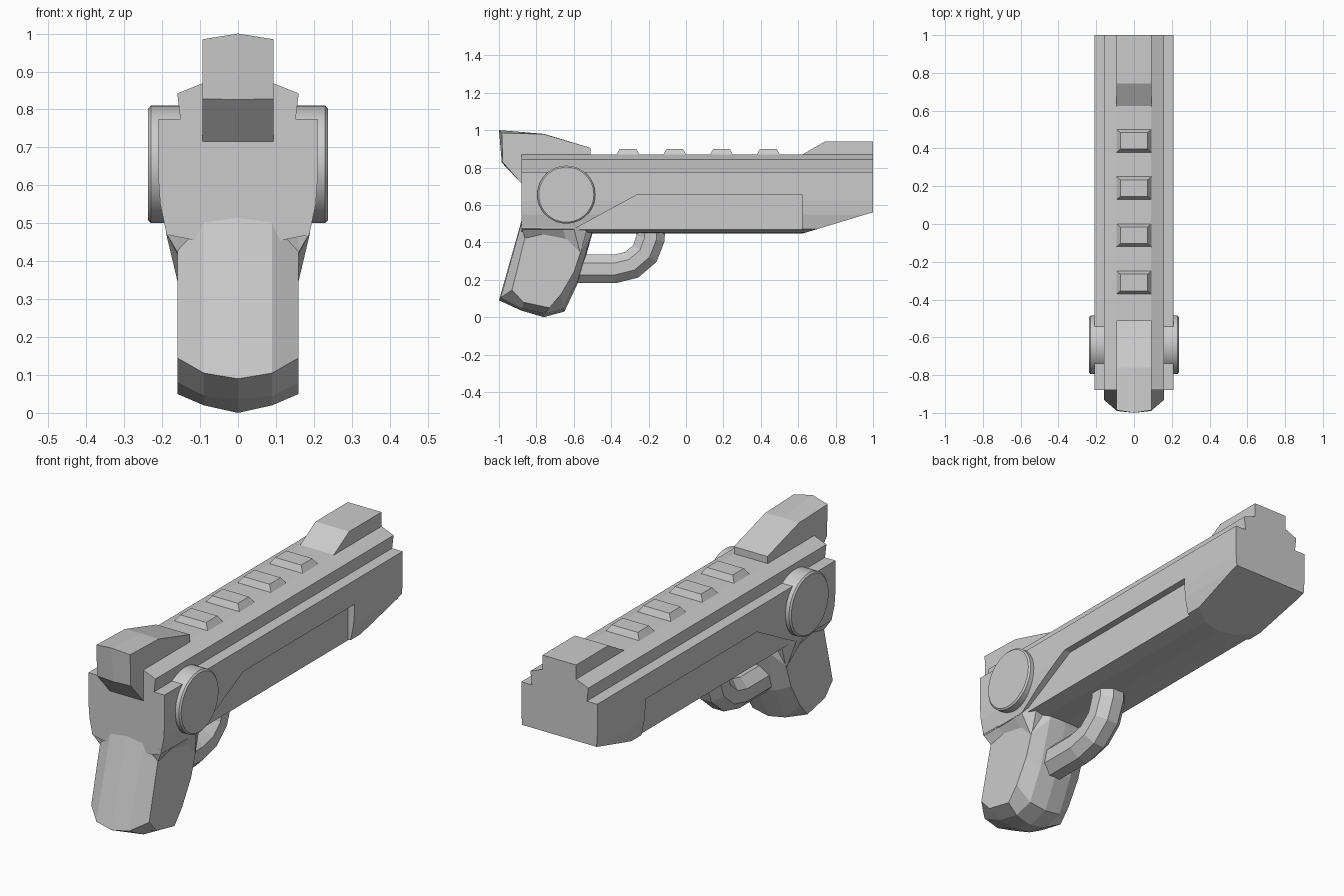
import bpy, bmesh, math
from mathutils import Vector

if "Cube" in bpy.data.objects:
    bpy.data.objects.remove(bpy.data.objects["Cube"])


def loft(name, rings):
    """Skin matching rings of 3D points and cap both ends."""
    bm = bmesh.new()
    vs = [[bm.verts.new(p) for p in r] for r in rings]
    n = len(rings[0])
    for a, b in zip(vs, vs[1:]):
        for i in range(n):
            j = (i + 1) % n
            bm.faces.new((a[i], a[j], b[j], b[i]))
    bm.faces.new(vs[0])
    bm.faces.new(vs[-1])
    bmesh.ops.recalc_face_normals(bm, faces=bm.faces)
    me = bpy.data.meshes.new(name)
    bm.to_mesh(me)
    bm.free()
    ob = bpy.data.objects.new(name, me)
    bpy.context.collection.objects.link(ob)
    return ob


def side_loft(name, sections):
    """Mirrored loft across x from (half width, side outline) pairs, centre first."""
    left = [(-x, o) for x, o in reversed(sections) if x > 0]
    return loft(name, [[(x, y, z) for y, z in o] for x, o in left + sections])


def smooth(ob, angle=30):
    bpy.ops.object.select_all(action='DESELECT')
    ob.select_set(True)
    bpy.context.view_layer.objects.active = ob
    bpy.ops.object.shade_smooth_by_angle(angle=math.radians(angle))


# Main body: stepped cross-section run along y
half = [(0.09, 0.87), (0.16, 0.842), (0.152, 0.775), (0.21, 0.775), (0.21, 0.62),
        (0.205, 0.55), (0.188, 0.47), (0.1, 0.452)]
section = half + [(0, 0.446)] + [(-x, z) for x, z in reversed(half)]
body = loft("body", [[(x, y, z) for x, z in section] for y in (-0.88, 1.0)])

# Sloped underside at the muzzle
bm = bmesh.new()
bm.from_mesh(body.data)
cut = bmesh.ops.bisect_plane(bm, geom=bm.verts[:] + bm.edges[:] + bm.faces[:],
                             plane_co=(0, 0.62, 0.446),
                             plane_no=Vector((0, 0.115, -0.38)).normalized(), clear_outer=True)
bmesh.ops.holes_fill(bm, edges=[e for e in bm.edges if e.is_boundary], sides=0)
bmesh.ops.recalc_face_normals(bm, faces=bm.faces)
bm.to_mesh(body.data)
bm.free()

# Recessed side panels
panel = [(-0.6, 0.47), (-0.26, 0.655), (0.62, 0.655), (0.62, 0.3), (-0.6, 0.3)]
for s in (-1, 1):
    cutter = loft("panel_cutter", [[(s * x, y, z) for y, z in panel] for x in (0.175, 0.3)])
    cutter.hide_render = True
    cutter.hide_set(True)
    mod = body.modifiers.new("panel", 'BOOLEAN')
    mod.operation = 'DIFFERENCE'
    mod.solver = 'EXACT'
    mod.object = cutter

# Grip, bulging towards the centre line
side_loft("grip", [
    (0, [(-0.87, 0.55), (-1.0, 0.09), (-0.88, 0.035), (-0.76, 0.0),
         (-0.65, 0.03), (-0.57, 0.2), (-0.5, 0.45), (-0.5, 0.55)]),
    (0.09, [(-0.875, 0.52), (-0.99, 0.105), (-0.875, 0.045), (-0.755, 0.02),
            (-0.655, 0.045), (-0.575, 0.21), (-0.51, 0.43), (-0.51, 0.52)]),
    (0.16, [(-0.85, 0.47), (-0.93, 0.145), (-0.87, 0.08), (-0.73, 0.05),
            (-0.67, 0.12), (-0.6, 0.24), (-0.56, 0.36), (-0.57, 0.47)])])

# Flare joining grip to body
side_loft("grip_flare", [
    (0.158, [(-0.88, 0.5), (-0.86, 0.42), (-0.77, 0.44), (-0.64, 0.415), (-0.565, 0.34), (-0.52, 0.5)]),
    (0.19, [(-0.88, 0.5), (-0.88, 0.475), (-0.77, 0.475), (-0.66, 0.475), (-0.6, 0.475), (-0.6, 0.5)])])

# Rear block with a slight central ridge
side_loft("rear_block", [
    (0, [(-1.0, 1.0), (-0.76, 0.98), (-0.51, 0.905), (-0.51, 0.8), (-0.86, 0.7), (-0.88, 0.715), (-0.985, 0.826)]),
    (0.093, [(-0.985, 0.985), (-0.76, 0.978), (-0.51, 0.905), (-0.51, 0.8), (-0.86, 0.7), (-0.88, 0.715), (-0.98, 0.828)])])

# Front sight
side_loft("front_sight", [(0.093, [(0.62, 0.868), (0.745, 0.94), (1.0, 0.94), (1.0, 0.8), (0.62, 0.8)])])

# Raised ribs along the top
for i in range(4):
    y = 0.44 - 0.25 * i
    loft("top_rib", [[(sx * w, y + sy * d, z) for sx, sy in ((-1, -1), (1, -1), (1, 1), (-1, 1))]
                     for w, d, z in ((0.095, 0.063, 0.865), (0.072, 0.044, 0.9))])

# Round side discs with a thin bevelled rim
n = 48
rings = [[(x, -0.64 + r * math.cos(2 * math.pi * k / n), 0.655 + r * math.sin(2 * math.pi * k / n))
          for k in range(n)]
         for x, r in ((-0.237, 0.147), (-0.23, 0.155), (0.23, 0.155), (0.237, 0.147))]
smooth(loft("side_disc", rings))

# Trigger guard: eight-sided bar swept along a bent path
path = [(-0.62, 0.258), (-0.38, 0.258), (-0.29, 0.28), (-0.22, 0.34), (-0.19, 0.42), (-0.187, 0.5)]
rings = []
for i, p in enumerate(path):
    a, b = path[max(i - 1, 0)], path[min(i + 1, len(path) - 1)]
    t = Vector((b[0] - a[0], b[1] - a[1])).normalized()
    ring = []
    for k in range(8):
        ang = math.pi / 4 * (k + 0.5)
        u, v = 0.08 * math.cos(ang), 0.083 * math.sin(ang)
        ring.append((u, p[0] - t.y * v, p[1] + t.x * v))
    rings.append(ring)
loft("trigger_guard", rings)
